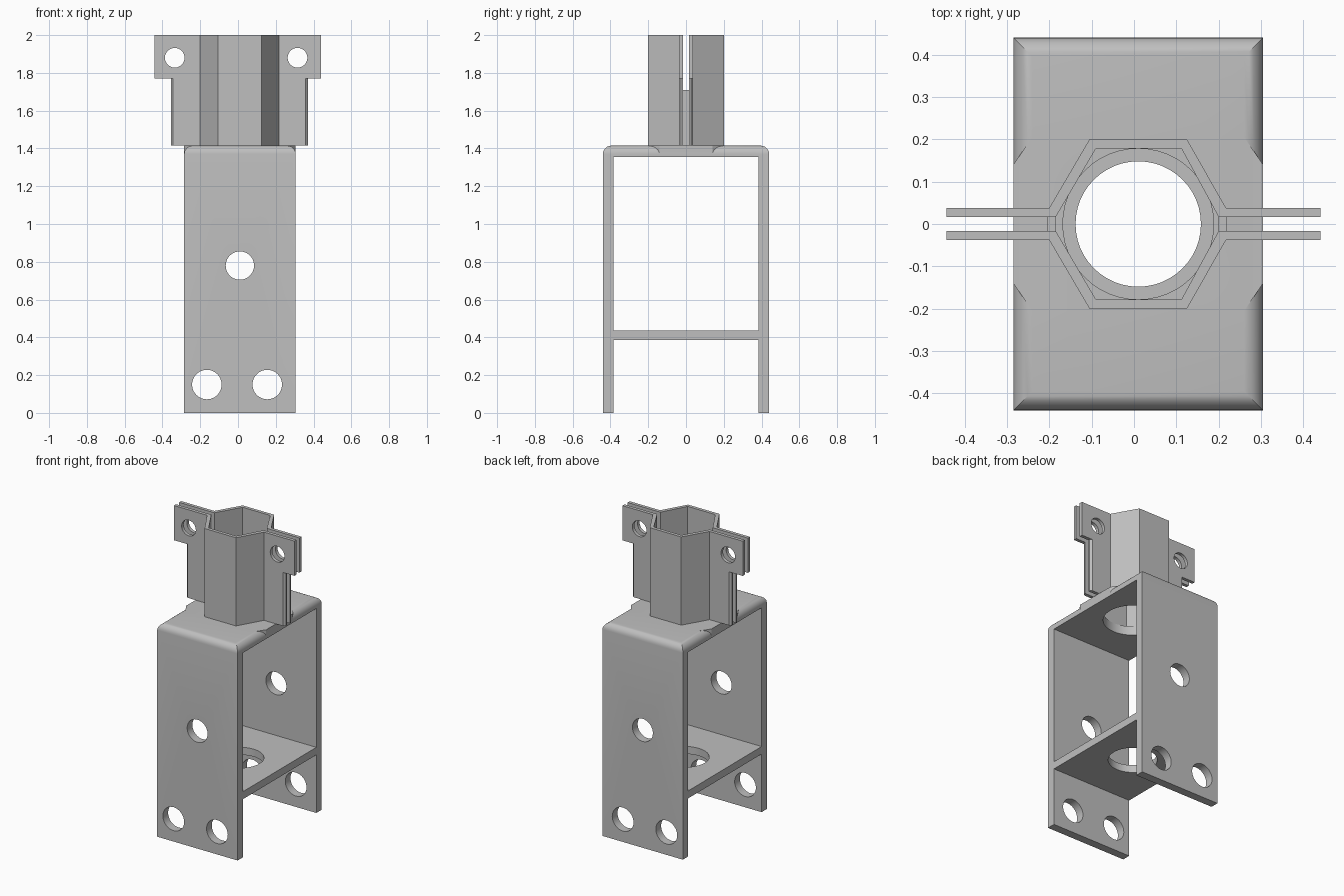
import bpy
import bmesh
from mathutils import Matrix

cube = bpy.data.objects.get("Cube")
if cube:
    bpy.data.objects.remove(cube, do_unlink=True)

CX = 0.01          # centre line of the bracket and socket
TOP = 1.415        # upper face of the bracket

steel = bpy.data.materials.new("plain grey")
steel.use_nodes = True
grey = (0.52, 0.52, 0.52, 1)
steel.diffuse_color = grey
steel.node_tree.nodes["Principled BSDF"].inputs["Base Color"].default_value = grey


def finish(name, bm):
    bmesh.ops.recalc_face_normals(bm, faces=bm.faces)
    mesh = bpy.data.meshes.new(name)
    bm.to_mesh(mesh)
    bm.free()
    mesh.materials.append(steel)
    ob = bpy.data.objects.new(name, mesh)
    bpy.context.collection.objects.link(ob)
    return ob


def prism(name, outline, z0, z1):
    bm = bmesh.new()
    face = bm.faces.new([bm.verts.new((x, y, z0)) for x, y in outline])
    new = bmesh.ops.extrude_face_region(bm, geom=[face])["geom"]
    verts = [v for v in new if isinstance(v, bmesh.types.BMVert)]
    bmesh.ops.translate(bm, verts=verts, vec=(0, 0, z1 - z0))
    return finish(name, bm)


def box(name, x0, x1, y0, y1, z0, z1):
    return prism(name, [(x0, y0), (x1, y0), (x1, y1), (x0, y1)], z0, z1)


def cylinder(name, centre, radius, depth, axis="Z"):
    bm = bmesh.new()
    turn = Matrix.Rotation(1.5707963, 4, "X") if axis == "Y" else Matrix()
    bmesh.ops.create_cone(bm, cap_ends=True, segments=48, radius1=radius,
                          radius2=radius, depth=depth,
                          matrix=Matrix.Translation(centre) @ turn)
    return finish(name, bm)


def combine(target, tool, operation="DIFFERENCE"):
    tool.hide_render = True
    mod = target.modifiers.new("combine", "BOOLEAN")
    mod.operation, mod.solver, mod.object = operation, "EXACT", tool
    bpy.context.view_layer.objects.active = target
    bpy.ops.object.modifier_apply(modifier=mod.name)
    bpy.data.objects.remove(tool, do_unlink=True)


def smooth(ob):
    bpy.ops.object.select_all(action="DESELECT")
    ob.select_set(True)
    bpy.context.view_layer.objects.active = ob
    bpy.ops.object.shade_smooth_by_angle(angle=0.52)


# Bracket block with rounded upper edges
HALF = 0.295
bracket = box("bracket", CX - HALF, CX + HALF, -0.44, 0.44, 0, TOP)
bm = bmesh.new()
bm.from_mesh(bracket.data)
rim = [e for e in bm.edges if all(v.co.z > TOP - 0.01 for v in e.verts)]
bmesh.ops.bevel(bm, geom=rim, offset=0.045, segments=6, profile=0.5,
                affect="EDGES")
bm.to_mesh(bracket.data)
bm.free()

# Square-edged middle stretch of the long sides
inner = HALF - 0.045
patch = [(HALF, -0.14), (HALF, 0.14), (inner, 0.205),
         (-inner, 0.205), (-HALF, 0.14), (-HALF, -0.14),
         (-inner, -0.205), (inner, -0.205)]
combine(bracket, prism("edge_patch", [(CX + x, y) for x, y in patch],
                       TOP - 0.048, TOP), "UNION")

# Openings above and below the shelf
for z0, z1 in ((0.435, 1.355), (-0.1, 0.385)):
    combine(bracket, box("opening", -0.6, 0.6, -0.385, 0.385, z0, z1))

# Round holes through top plate, shelf and legs
combine(bracket, cylinder("top_hole", (CX, 0, TOP), 0.178, 0.3))
combine(bracket, cylinder("shelf_hole", (CX, 0, 0.41), 0.148, 0.3))
for x, z, r in ((CX, 0.78, 0.075), (-0.165, 0.15, 0.078), (0.155, 0.15, 0.078)):
    combine(bracket, cylinder("leg_hole", (x, 0, z), r, 1.2, "Y"))
smooth(bracket)

# Split hexagonal socket with clamp flanges and bolt tabs
LEFT, RIGHT = -0.355, 0.37
GAP, OUT, CHAMFER = 0.016, 0.038, 0.012
half_outline = [
    (LEFT, GAP), (-0.185, GAP), (-0.09, 0.178), (0.112, 0.178), (0.2, GAP),
    (RIGHT, GAP), (RIGHT, OUT - CHAMFER), (RIGHT - CHAMFER, OUT),
    (0.217, OUT), (0.125, 0.2), (-0.105, 0.2), (-0.2, OUT),
    (LEFT + CHAMFER, OUT), (LEFT, OUT - CHAMFER)]
for name, side in (("socket_front", -1), ("socket_back", 1)):
    shell = prism(name, [(x, side * y) for x, y in half_outline], TOP, 2)
    y0, y1 = sorted((side * GAP, side * OUT))
    for x0, x1, bolt in ((-0.443, -0.27, -0.335), (0.27, 0.44, 0.315)):
        combine(shell, box("tab", x0, x1, y0, y1, 1.77, 2), "UNION")
        combine(shell, cylinder("bolt_hole", (bolt, 0, 1.88), 0.052, 0.3, "Y"))
    smooth(shell)

# Webs closing the lower part of the slot
for name, x0, x1 in (("web_right", -0.205, -0.185), ("web_left", 0.2, 0.22)):
    box(name, x0, x1, -GAP, GAP, TOP, 1.71)
